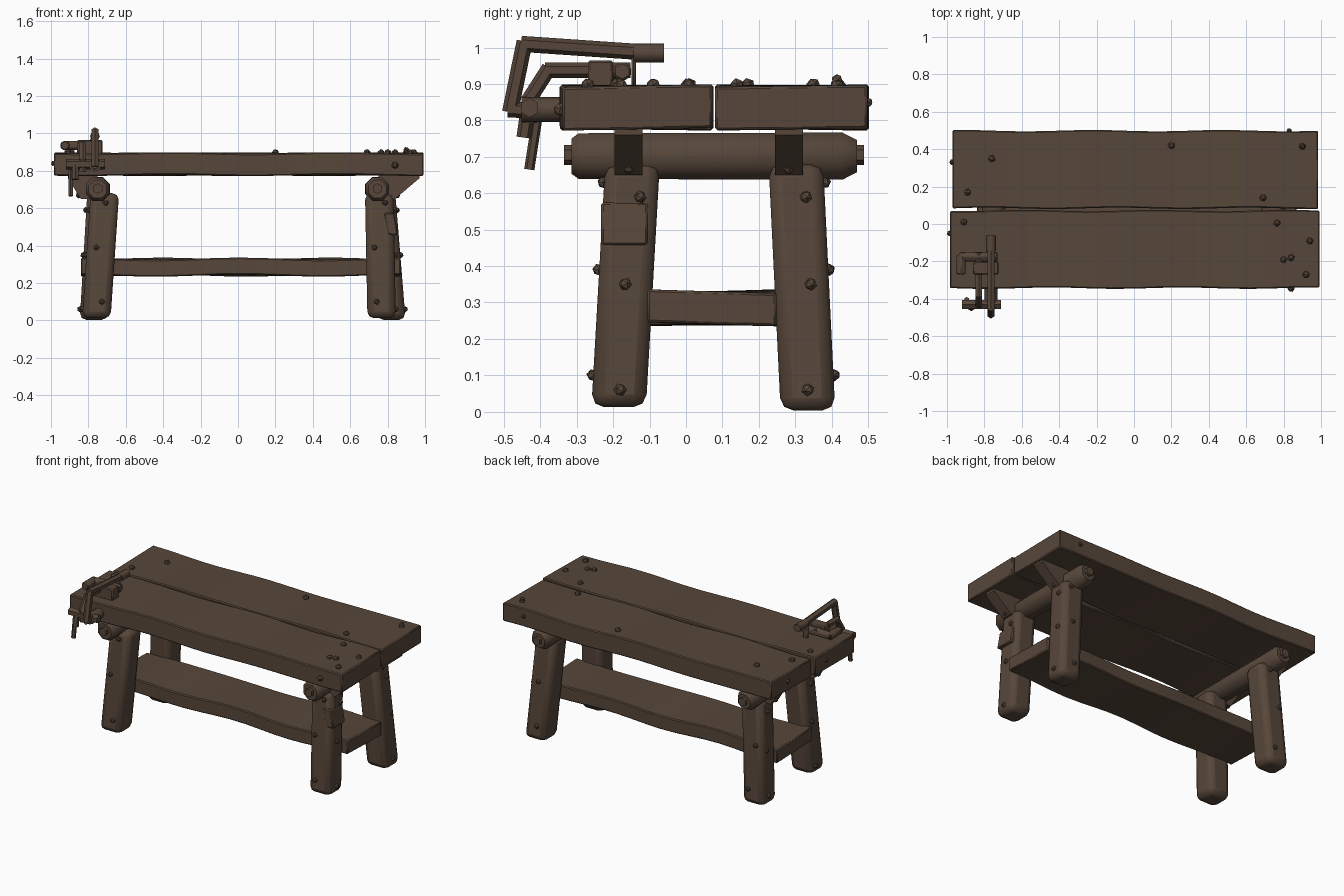
import bpy, bmesh, math, random
from mathutils import Vector, Matrix

if "Cube" in bpy.data.objects:
    bpy.data.objects.remove(bpy.data.objects["Cube"])

random.seed(4)
wood = bpy.data.materials.new("dark_brown_wood")
wood.diffuse_color = (0.095, 0.062, 0.042, 1)
wood.use_nodes = True
wood.node_tree.nodes["Principled BSDF"].inputs["Base Color"].default_value = wood.diffuse_color


def finish(name, bm, bevel=0.0, segments=1, angle=40):
    bmesh.ops.recalc_face_normals(bm, faces=bm.faces)
    me = bpy.data.meshes.new(name)
    bm.to_mesh(me)
    bm.free()
    ob = bpy.data.objects.new(name, me)
    bpy.context.collection.objects.link(ob)
    me.materials.append(wood)
    if bevel:
        mod = ob.modifiers.new("worn_edges", 'BEVEL')
        mod.width, mod.segments = bevel, segments
        mod.limit_method = 'ANGLE'
        mod.angle_limit = math.radians(50)
    bpy.ops.object.select_all(action='DESELECT')
    ob.select_set(True)
    bpy.context.view_layer.objects.active = ob
    bpy.ops.object.shade_smooth_by_angle(angle=math.radians(angle))
    return ob


def add_box(bm, lo, hi):
    lo, hi = Vector(lo), Vector(hi)
    size = hi - lo
    m = Matrix.Translation((lo + hi) / 2) @ Matrix.Diagonal((*size, 1))
    return bmesh.ops.create_cube(bm, size=1, matrix=m)["verts"]


def add_bar(bm, points, r, sides=6, overlap=0.7):
    """Chain of straight rods through the points."""
    pts = [Vector(p) for p in points]
    for a, b in zip(pts, pts[1:]):
        d = b - a
        m = Matrix.Translation((a + b) / 2) @ d.to_track_quat('Z', 'Y').to_matrix().to_4x4()
        bmesh.ops.create_cone(bm, cap_ends=True, segments=sides, radius1=r, radius2=r,
                              depth=d.length + r * overlap, matrix=m)


def plank(name, lo, hi, phase, amp=0.004):
    """Long board with slightly uneven top and edges."""
    bm = bmesh.new()
    add_box(bm, lo, hi)
    long_edges = [e for e in bm.edges
                  if abs(e.verts[0].co.x - e.verts[1].co.x) > 0.5]
    bmesh.ops.subdivide_edges(bm, edges=long_edges, cuts=15, use_grid_fill=True)
    for v in bm.verts:
        x = v.co.x
        v.co.y += amp * math.sin(9 * x + phase + 3 * v.co.y)
        v.co.z += amp * math.sin(7 * x + 2 * phase + 8 * v.co.y)
    return finish(name, bm, 0.006)


# table top boards and lower shelf
plank("front_top_board", (-0.985, -0.343, 0.776), (0.992, 0.072, 0.895), 0.3)
plank("back_top_board", (-0.97, 0.084, 0.776), (0.985, 0.499, 0.895), 2.1)
plank("lower_shelf", (-0.84, -0.11, 0.24), (0.87, 0.25, 0.33), 1.2, 0.006)

# splayed legs: bottom x, y and top x, y
legs = {
    "front_left_leg": (-0.757, -0.185, -0.712, -0.147),
    "back_left_leg": (-0.77, 0.335, -0.73, 0.302),
    "front_right_leg": (0.768, -0.185, 0.755, -0.147),
    "back_right_leg": (0.82, 0.335, 0.765, 0.302),
}
for i, (name, (bx, by, tx, ty)) in enumerate(legs.items()):
    bm = bmesh.new()
    zb = 0.012 if by < 0 else 0.003
    for v in add_box(bm, (-0.076, -0.075, zb), (0.076, 0.075, 0.68)):
        top = v.co.z > 0.3
        v.co.x += tx if top else bx
        v.co.y += ty if top else by
    finish(name, bm, 0.035, 2, 50)

# cross beams running front to back, with narrowed ends and end pegs
for side, x in (("left", -0.75), ("right", 0.745)):
    bm = bmesh.new()
    rings = [(-0.315, 0.052), (-0.295, 0.068), (0.43, 0.070), (0.47, 0.048)]
    loops = []
    for y, r in rings:
        loops.append([bm.verts.new((x + r * math.cos(a), y, 0.702 + r * math.sin(a)))
                      for a in (math.tau * (k + 0.5) / 8 for k in range(8))])
    for a, b in zip(loops, loops[1:]):
        for k in range(8):
            bm.faces.new((a[k], a[k - 1], b[k - 1], b[k]))
    bm.faces.new(loops[0])
    bm.faces.new(loops[-1])
    finish(side + "_cross_beam", bm, 0, 1, 50)
    bm = bmesh.new()
    for ya, yb in ((-0.325, -0.29), (0.44, 0.48)):
        add_bar(bm, [(x, ya, 0.705), (x, yb, 0.705)], 0.028)
    finish(side + "_beam_pegs", bm)

# sloped brackets between the legs and the overhanging ends
for side, s, reach in (("left", -1, 0.91), ("right", 1, 0.97)):
    bm = bmesh.new()
    profile = [(0.75, 0.785), (reach, 0.785), (reach, 0.76), (0.84, 0.65), (0.75, 0.65)]
    for yc in (-0.158, 0.283):
        f = bm.faces.new([bm.verts.new((s * x, yc - 0.038, z)) for x, z in profile])
        ext = bmesh.ops.extrude_face_region(bm, geom=[f])
        bmesh.ops.translate(bm, vec=(0, 0.076, 0),
                            verts=[g for g in ext["geom"] if isinstance(g, bmesh.types.BMVert)])
        bm.faces.new(list(f.verts)) if not f.is_valid else None
    finish(side + "_brackets", bm)

# repair plate on the front right leg
bm = bmesh.new()
for v in add_box(bm, (0.80, -0.233, 0.458), (0.855, -0.105, 0.575)):
    if v.co.z > 0.5:
        v.co.x -= 0.02
finish("repair_plate", bm, 0.006)

# vise: large upper arm, inner arm, base block, crossbar, hanging pins
bm = bmesh.new()
add_bar(bm, [(-0.765, -0.08, 0.985), (-0.765, -0.445, 1.01),
             (-0.765, -0.482, 0.83), (-0.765, -0.34, 0.825)], 0.022)
add_bar(bm, [(-0.765, -0.135, 0.985), (-0.765, -0.07, 0.985)], 0.026, 8)
finish("vise_upper_arm", bm, 0, 1, 50)
bm = bmesh.new()
add_bar(bm, [(-0.83, -0.16, 0.938), (-0.83, -0.38, 0.938),
             (-0.83, -0.43, 0.86), (-0.83, -0.43, 0.80)], 0.021)
add_bar(bm, [(-0.91, -0.43, 0.835), (-0.72, -0.43, 0.835)], 0.027)
add_bar(bm, [(-0.765, -0.34, 0.83), (-0.765, -0.44, 0.83)], 0.034, 8)
finish("vise_inner_arm", bm, 0, 1, 50)
bm = bmesh.new()
add_box(bm, (-0.86, -0.27, 0.885), (-0.725, -0.2, 0.965))
add_box(bm, (-0.79, -0.15, 0.885), (-0.75, -0.138, 0.975))
add_bar(bm, [(-0.925, -0.26, 0.935), (-0.925, -0.175, 0.935), (-0.74, -0.175, 0.935)], 0.028)
finish("vise_base", bm, 0.006)
bm = bmesh.new()
add_bar(bm, [(-0.895, -0.43, 0.67), (-0.895, -0.405, 0.83)], 0.014)
add_bar(bm, [(-0.87, -0.445, 0.76), (-0.87, -0.435, 0.83)], 0.02)
finish("vise_pins", bm)


# wooden peg heads on the boards and legs
def pegs(name, places):
    bm = bmesh.new()
    for x, y, z, r in places:
        m = Matrix.Translation((x, y, z)) @ Matrix.Rotation(random.uniform(0, 3), 4, (1, 1, 0.5))
        bmesh.ops.create_icosphere(bm, subdivisions=1, radius=r, matrix=m)
    finish(name, bm, 0, 1, 30)


pegs("top_pegs", [(x, y, 0.897, 0.02) for x, y in (
    (0.9, 0.415), (0.69, 0.14), (0.765, 0.005), (0.92, -0.27), (0.80, -0.19), (0.84, -0.18),
    (-0.76, 0.35), (-0.89, 0.17), (-0.91, 0.01), (0.94, -0.09), (0.2, 0.42))]
    + [(0.9, 0.415, 0.912, 0.016), (0.83, 0.5, 0.85, 0.014), (0.84, -0.345, 0.83, 0.02),
       (-0.97, 0.33, 0.84, 0.018), (-0.985, -0.05, 0.84, 0.016)])
leg_pegs = []
for bx, by, tx, ty in legs.values():
    sx, sy = (1 if bx > 0 else -1), (1 if by > 0 else -1)
    for z in (0.06, 0.35, 0.59):
        t = z / 0.68
        cx, cy = bx + (tx - bx) * t, by + (ty - by) * t
        leg_pegs.append((cx + sx * 0.076, cy + random.uniform(-0.03, 0.03), z, 0.018))
        leg_pegs.append((cx + random.uniform(-0.04, 0.04), cy + sy * 0.075, z + 0.04, 0.017))
pegs("leg_pegs", leg_pegs)
pegs("bracket_pegs", [(s * 0.85, y, z, 0.018) for s in (-1, 1)
                      for y in (-0.158, 0.283) for z in (0.67, )])
